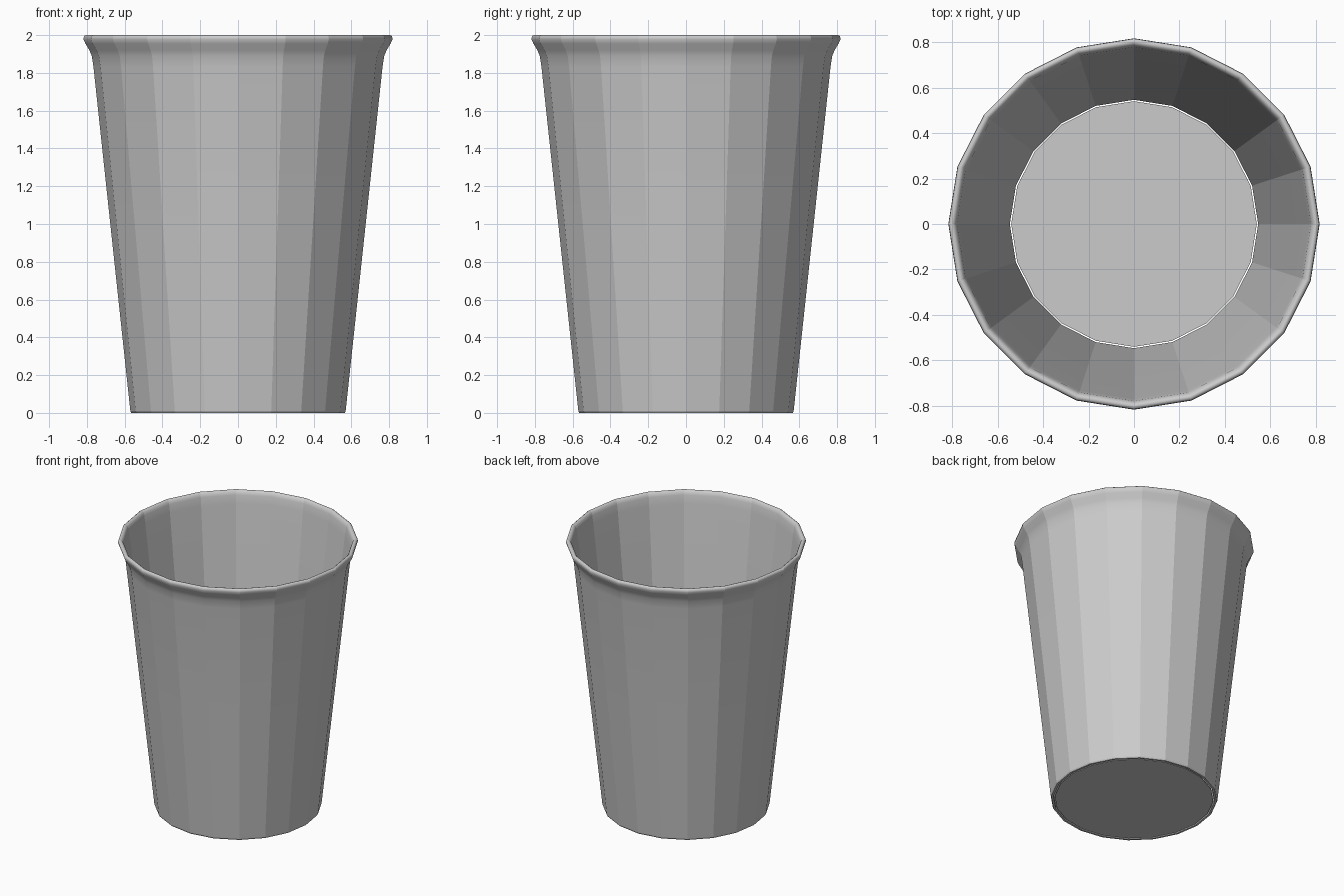
import bpy, bmesh
from math import cos, sin, pi

if "Cube" in bpy.data.objects:
    bpy.data.objects.remove(bpy.data.objects["Cube"])

SIDES = 20


def ring(bm, r, z):
    return [bm.verts.new((r * cos(2 * pi * i / SIDES), r * sin(2 * pi * i / SIDES), z))
            for i in range(SIDES)]


def add_object(name, bm):
    bmesh.ops.recalc_face_normals(bm, faces=bm.faces)
    mesh = bpy.data.meshes.new(name)
    bm.to_mesh(mesh)
    bm.free()
    obj = bpy.data.objects.new(name, mesh)
    bpy.context.collection.objects.link(obj)
    return obj


# Cup wall: closed thin profile with a flared, rounded rim and a small foot lip
profile = [
    (0.57, 0.01), (0.676, 1.0), (0.765, 1.83), (0.774, 1.89), (0.787, 1.92),
    (0.808, 1.955), (0.818, 1.978), (0.816, 1.993), (0.807, 2.0),
    (0.797, 1.999), (0.787, 1.99), (0.78, 1.97), (0.771, 1.91),
    (0.664, 1.0), (0.547, 0.01), (0.55, 0.0), (0.565, 0.0),
]
bm = bmesh.new()
rings = [ring(bm, r, z) for r, z in profile]
for a, b in zip(rings, rings[1:] + rings[:1]):
    for i in range(SIDES):
        j = (i + 1) % SIDES
        bm.faces.new((a[i], a[j], b[j], b[i])).smooth = True
# Side facets stay crisp while the rim is smooth along its profile
for a, b in zip(rings, rings[1:] + rings[:1]):
    for u, v in zip(a, b):
        bm.edges.get((u, v)).smooth = False
for k in (0, 14, 15, 16):
    for i in range(SIDES):
        bm.edges.get((rings[k][i], rings[k][(i + 1) % SIDES])).smooth = False
add_object("cup_wall", bm)

# Flat floor disc, separated from the wall by a hairline gap
bm = bmesh.new()
low, high = ring(bm, 0.541, 0.002), ring(bm, 0.541, 0.008)
bm.faces.new(low)
bm.faces.new(high)
for i in range(SIDES):
    j = (i + 1) % SIDES
    bm.faces.new((low[i], low[j], high[j], high[i]))
add_object("cup_floor", bm)
